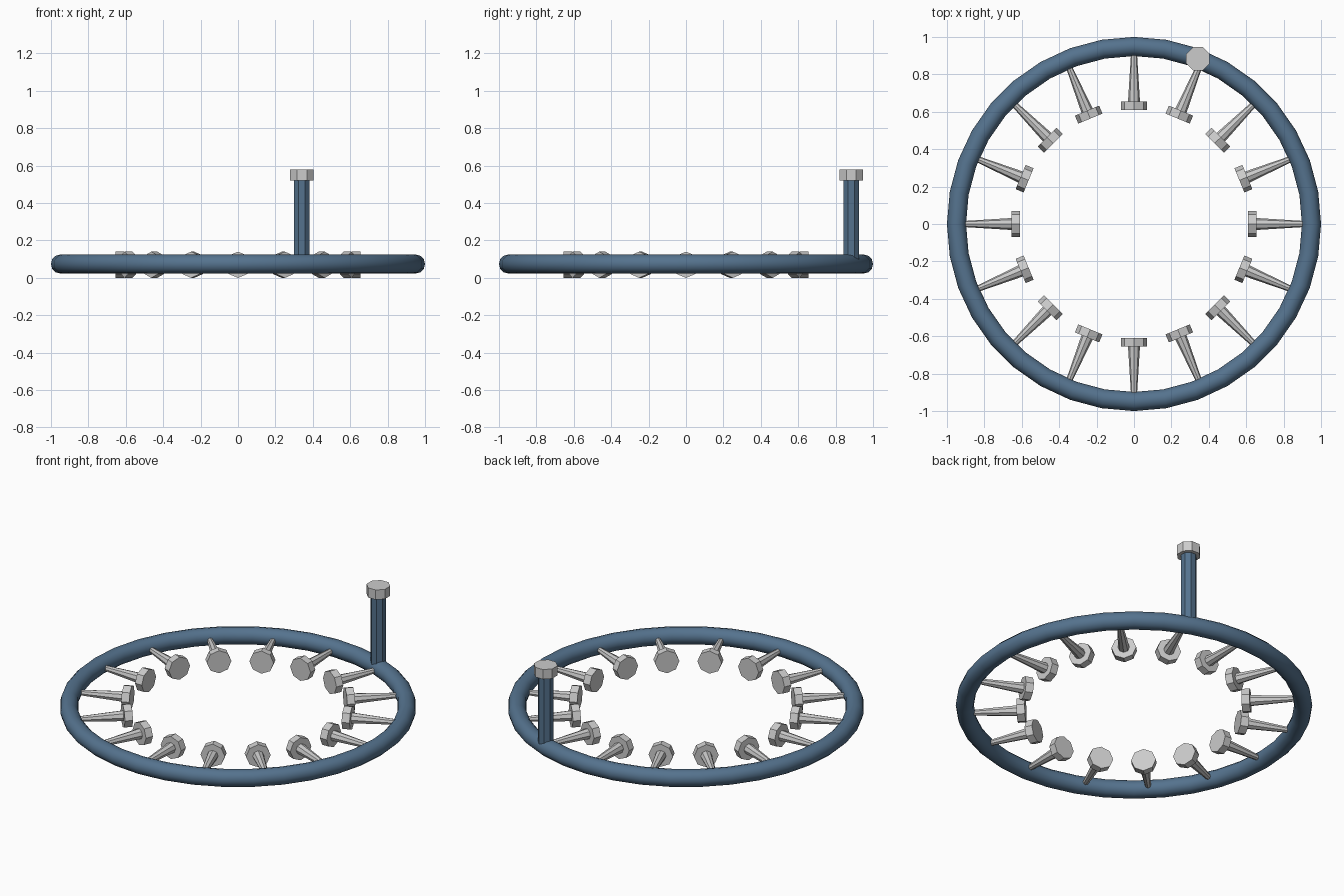
import bpy
from math import pi, radians
from mathutils import Matrix, Vector

if "Cube" in bpy.data.objects:
    bpy.data.objects.remove(bpy.data.objects["Cube"])

blue = bpy.data.materials.new("blue_steel")
blue.diffuse_color = (0.09, 0.17, 0.27, 1)
blue.use_nodes = True
blue.node_tree.nodes["Principled BSDF"].inputs["Base Color"].default_value = blue.diffuse_color
Z = 0.07  # height of the ring's mid plane


def cone(name, r1, r2, start, end, matrix, mat=None):
    """Eight-sided tapered bar along the local z axis, placed by matrix."""
    bpy.ops.mesh.primitive_cone_add(vertices=8, radius1=r1, radius2=r2,
                                    depth=end - start)
    ob = bpy.context.object
    ob.name = name
    ob.data.transform(Matrix.Translation((0, 0, (start + end) / 2)))
    ob.matrix_world = matrix
    if mat:
        ob.data.materials.append(mat)
    return ob


# round rim
bpy.ops.mesh.primitive_torus_add(location=(0, 0, Z + 0.004), major_segments=36,
                                 minor_segments=12, major_radius=0.949,
                                 minor_radius=0.051)
rim = bpy.context.object
rim.name = "rim"
rim.data.materials.append(blue)
bpy.ops.object.shade_smooth_by_angle(angle=radians(40))

# inward pegs: tapered shaft plus a flat octagonal head
for i in range(16):
    m = (Matrix.Translation((0, 0, Z)) @ Matrix.Rotation(i * pi / 8, 4, 'Z')
         @ Matrix.Rotation(pi / 2, 4, 'Y'))
    cone(f"peg_shaft_{i}", 0.033, 0.014, 0.64, 0.945, m)
    cone(f"peg_head_{i}", 0.07, 0.07, 0.61, 0.656, m)

# upright handle on the rim
m = Matrix.Translation((0.342, 0.884, 0)) @ Matrix.Rotation(pi / 8, 4, 'Z')
cone("handle_post", 0.045, 0.045, Z + 0.02, 0.53, m, blue)
cone("handle_cap", 0.068, 0.068, 0.52, 0.58, m)
